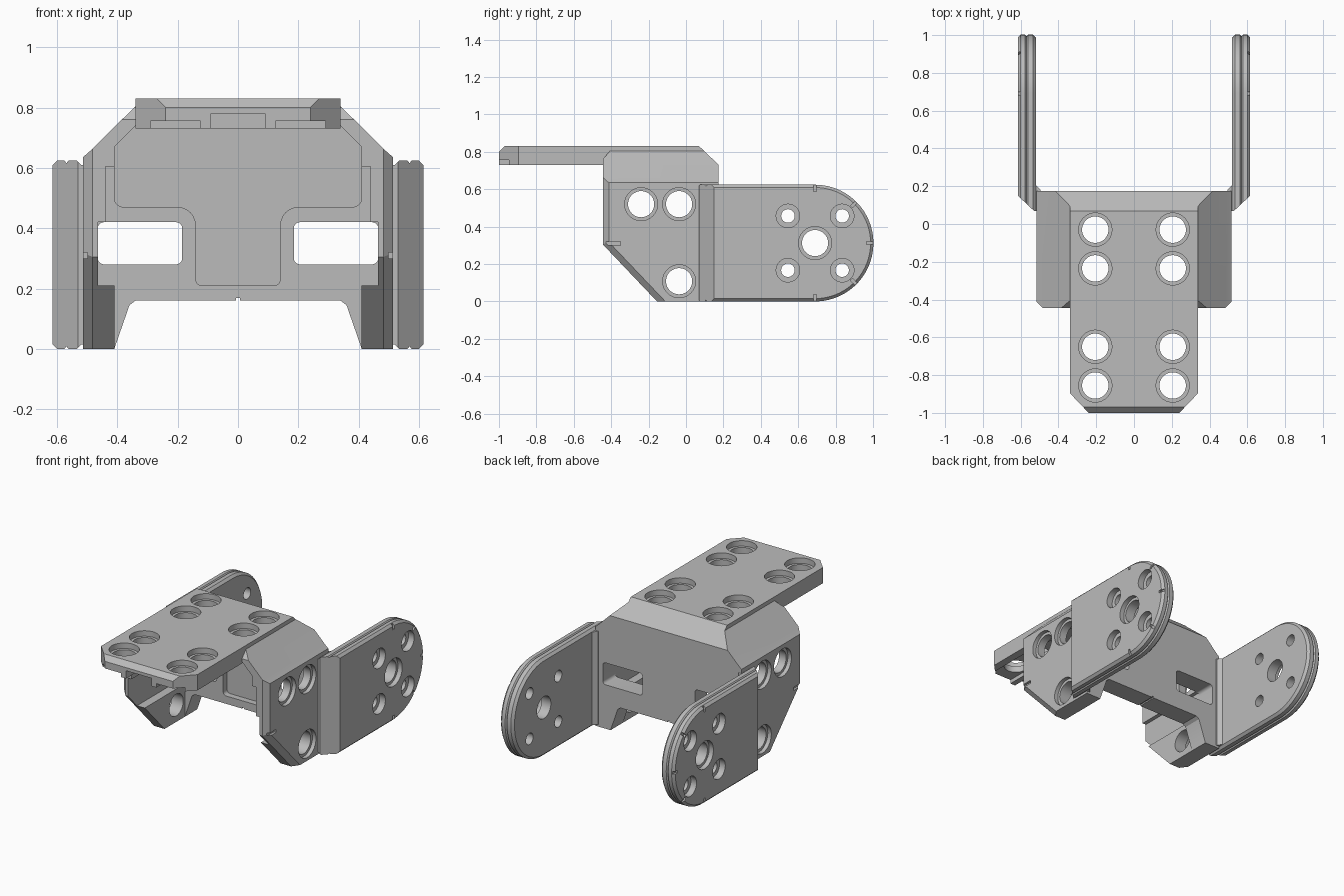
import bpy, bmesh, math
from mathutils import Vector

if "Cube" in bpy.data.objects:
    bpy.data.objects.remove(bpy.data.objects["Cube"], do_unlink=True)

grey = bpy.data.materials.new("satin grey")
grey.use_nodes = True
grey.diffuse_color = (0.5, 0.5, 0.5, 1)
grey.node_tree.nodes["Principled BSDF"].inputs["Base Color"].default_value = grey.diffuse_color


def loft(name, rings):
    """Closed solid through rings of equal point count."""
    bm = bmesh.new()
    loops = [[bm.verts.new(p) for p in ring] for ring in rings]
    for a, b in zip(loops, loops[1:]):
        for i in range(len(a)):
            j = (i + 1) % len(a)
            bm.faces.new((a[i], a[j], b[j], b[i]))
    bm.faces.new(loops[0])
    bm.faces.new(loops[-1])
    bmesh.ops.recalc_face_normals(bm, faces=bm.faces)
    mesh = bpy.data.meshes.new(name)
    bm.to_mesh(mesh)
    bm.free()
    ob = bpy.data.objects.new(name, mesh)
    bpy.context.collection.objects.link(ob)
    return ob


def prism(name, axis, pts, lo, hi):
    """Extrude a 2D outline along the x, y or z axis."""
    place = {"x": lambda u, v, t: (t, u, v),
             "y": lambda u, v, t: (u, t, v),
             "z": lambda u, v, t: (u, v, t)}[axis]
    return loft(name, [[place(u, v, t) for u, v in pts] for t in (lo, hi)])


def boolean(ob, tool, op="DIFFERENCE"):
    mod = ob.modifiers.new("cut", "BOOLEAN")
    mod.operation, mod.solver, mod.object = op, "EXACT", tool
    bpy.context.view_layer.objects.active = ob
    bpy.ops.object.modifier_apply(modifier=mod.name)
    bpy.data.objects.remove(tool, do_unlink=True)


def box(ob, axis, u0, u1, v0, v1, lo, hi):
    boolean(ob, prism("cutter", axis, [(u0, v0), (u1, v0), (u1, v1), (u0, v1)], lo, hi))


def arc(cu, cv, r, start, end, n):
    angles = [math.radians(start + (end - start) * i / n) for i in range(n + 1)]
    return [(cu + r * math.cos(a), cv + r * math.sin(a)) for a in angles]


def rounded(u0, u1, v0, v1, r):
    corners = [(u1 - r, v1 - r), (u0 + r, v1 - r), (u0 + r, v0 + r), (u1 - r, v0 + r)]
    return [p for i, (u, v) in enumerate(corners) for p in arc(u, v, r, 90 * i, 90 * i + 90, 5)]


def bore(ob, axis, u, v, r, lo, hi):
    boolean(ob, prism("cutter", axis, arc(u, v, r, 0, 360, 40)[:-1], lo, hi))


def chamfer(ob, a, b, n1, n2, size):
    """Cut an edge a-b flat with a diamond bar."""
    a, b = Vector(a), Vector(b)
    n1, n2 = Vector(n1).normalized() * size, Vector(n2).normalized() * size
    boolean(ob, loft("cutter", [[p + n1, p + n2, p - n1, p - n2] for p in (a, b)]))


def symmetric(half):
    return half + [(-u, v) for u, v in reversed(half)]


# Hood: arched section joined to the rear wall
hood = prism("bracket_body", "y", symmetric([
    (.41, 0), (.515, 0), (.515, .635), (.492, .655), (.34, .805), (.34, .83)])
    + [(-.41, .21), (-.465, .21), (-.465, .42), (-.44, .42), (-.44, .605), (-.41, .605),
       (-.41, .67), (-.325, .755), (.325, .755), (.41, .67), (.41, .605), (.44, .605),
       (.44, .42), (.465, .42), (.465, .21), (.41, .21)], -.5, .2)
wall = prism("rear_wall", "y", symmetric([
    (.34, .16), (.36, .145), (.41, .001), (.48, .001), (.48, .63), (.33, .78)]), .05, .199)
boolean(hood, wall, "UNION")

# Side silhouette of the hood
boolean(hood, prism("outline", "x", [
    (-.445, .305), (-.155, 0), (.175, 0), (.175, .73), (.07, .83),
    (-.41, .84), (-.41, .8), (-.445, .76)], -.7, .7), "INTERSECT")

# Wire pocket in the wall, T shaped with rounded corners
pocket = arc(.12, .23, .02, -90, 0, 4) + arc(.2, .41, .06, 180, 90, 6) \
    + arc(.38, .5, .03, -90, 0, 4) + [(.41, .67), (.325, .755)]
boolean(hood, prism("pocket", "y", symmetric(pocket), -.1, .09))

# Windows and side plate chamfers
for s in (-1, 1):
    boolean(hood, prism("window", "y", rounded(s * .325 - .14, s * .325 + .14, .28, .42, .02), 0, .3))
    x = s * .515
    chamfer(hood, (x, -.445, .2), (x, -.445, .7), (1, 0, 0), (0, 1, 0), .032)
    chamfer(hood, (x, -.542, .407), (x, -.05, -.11), (1, 0, 0), (0, -1, -.95), .032)

# Top plate with clipped front corners
plate = prism("top_plate", "z", symmetric([
    (.24, -1), (.34, -.895), (.34, .06)]), .73, .83)
chamfer(plate, (-.5, -1, .83), (.5, -1, .83), (0, 1, 0), (0, 0, 1), .03)
boolean(hood, plate, "UNION")

# Underside channels
for lo, hi, top in ((-.29, -.125, .755), (.125, .29, .755), (-.09, .09, .78)):
    box(hood, "x", -1.1, .05, .7, top, lo, hi)

# Counterbored plate holes
for x in (-.205, .205):
    for y in (-.03, -.235, -.65, -.855):
        bore(hood, "z", x, y, .07, .6, .9)
        bore(hood, "z", x, y, .088, .795, .9)

# Counterbored side holes and alignment notches
for s in (-1, 1):
    for y, z in ((-.24, .52), (-.037, .52), (-.037, .108)):
        bore(hood, "x", y, z, .07, s * .38, s * .6)
        bore(hood, "x", y, z, .088, s * .49, s * .6)
    box(hood, "x", -.5, -.35, .3, .32, s * .5, s * .6)
box(hood, "y", -.007, .007, .15, .168, 0, .3)


# Arm: rounded plate with beveled rim and a fine groove
def stadium(inset):
    return [(.06, inset)] + arc(.69, .312, .312 - inset, -90, 90, 40) + [(.06, .624 - inset)]


layers = [(.485, .015), (.52, .015), (.535, 0), (.562, 0), (.569, .008),
          (.576, 0), (.6, 0), (.615, .015)]
arm = loft("side_arms", [[(x, y, z) for y, z in stadium(i)] for x, i in layers])
boolean(arm, prism("plan", "z", [
    (.495, .07), (.53, .07), (.615, .15), (.63, .15), (.63, 1.1), (.52, 1.1),
    (.52, .205), (.495, .18)], -.1, .8), "INTERSECT")

# Horn holes, counterbored from outside
bore(arm, "x", .69, .312, .07, .4, .7)
bore(arm, "x", .69, .312, .088, .585, .7)
for y in (.545, .835):
    for z in (.167, .457):
        bore(arm, "x", y, z, .036, .4, .7)
        bore(arm, "x", y, z, .063, .575, .7)

# Radial index notches on the rim
for angle in (-90, -45, 0, 45, 90):
    a = math.radians(angle)
    d, n = Vector((math.cos(a), math.sin(a))), Vector((-math.sin(a), math.cos(a))) * .008
    c = Vector((.69, .312))
    pts = [c + d * .275 - n, c + d * .33 - n, c + d * .33 + n, c + d * .275 + n]
    boolean(arm, prism("notch", "x", [tuple(p) for p in pts], .602, .7))

mirror = arm.modifiers.new("mirror", "MIRROR")
bpy.context.view_layer.objects.active = arm
bpy.ops.object.modifier_apply(modifier=mirror.name)

# Material and shading
for ob in (hood, arm):
    ob.data.materials.clear()
    ob.data.materials.append(grey)
    bpy.ops.object.select_all(action="DESELECT")
    ob.select_set(True)
    bpy.context.view_layer.objects.active = ob
    bpy.ops.object.shade_smooth_by_angle(angle=math.radians(25))
